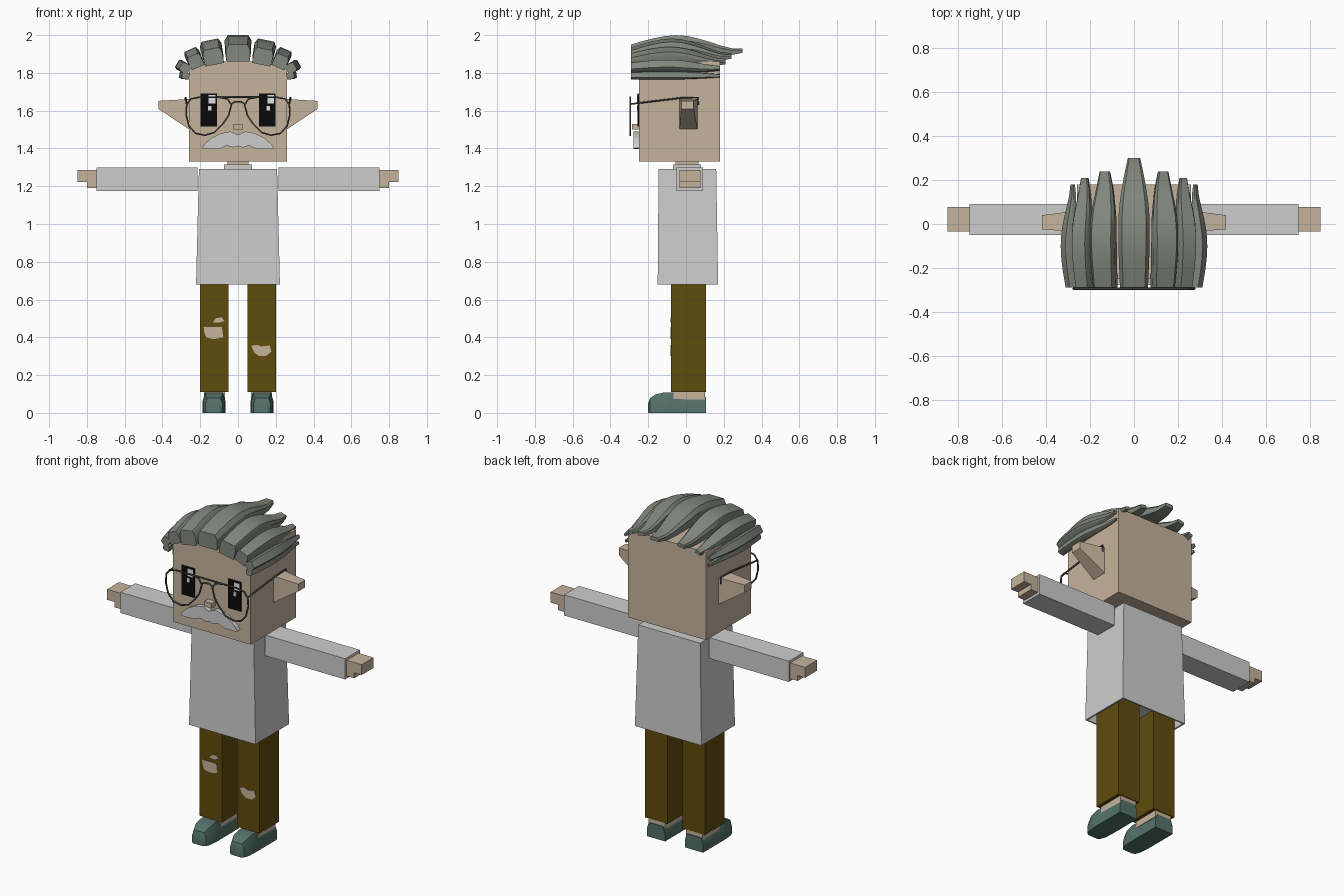
import bpy, bmesh, math
from mathutils import Vector

if "Cube" in bpy.data.objects:
    bpy.data.objects.remove(bpy.data.objects["Cube"], do_unlink=True)


def material(name, rgb):
    lin = [((c / 255 + 0.055) / 1.055) ** 2.4 if c > 10 else c / 255 / 12.92 for c in rgb]
    m = bpy.data.materials.new(name)
    m.use_nodes = True
    m.diffuse_color = (*lin, 1)
    m.node_tree.nodes["Principled BSDF"].inputs["Base Color"].default_value = (*lin, 1)
    return m


SKIN = material("skin", (198, 180, 158))
SHIRT = material("shirt_grey", (206, 206, 206))
PANTS = material("brown_cloth", (96, 76, 14))
SHOE = material("teal_leather", (84, 114, 105))
HAIR = material("grey_hair", (130, 136, 126))
FRAME = material("dark_wire", (72, 76, 74))
BLACK = material("eye_black", (10, 10, 10))
WHITE = material("eye_highlight", (225, 228, 230))


def finish(bm, name, mat, smooth=False):
    bmesh.ops.recalc_face_normals(bm, faces=bm.faces[:])
    me = bpy.data.meshes.new(name)
    bm.to_mesh(me)
    bm.free()
    me.materials.append(mat)
    ob = bpy.data.objects.new(name, me)
    bpy.context.collection.objects.link(ob)
    if smooth:
        bpy.ops.object.select_all(action="DESELECT")
        ob.select_set(True)
        bpy.context.view_layer.objects.active = ob
        bpy.ops.object.shade_smooth_by_angle(angle=math.radians(32))
    return ob


def loft(name, rings, mat, smooth=False):
    """Closed skin through equal-length rings of points."""
    bm = bmesh.new()
    vs = [[bm.verts.new(p) for p in ring] for ring in rings]
    n = len(vs[0])
    for a, b in zip(vs, vs[1:]):
        for i in range(n):
            j = (i + 1) % n
            bm.faces.new((a[i], a[j], b[j], b[i]))
    bm.faces.new(vs[0])
    bm.faces.new(vs[-1])
    return finish(bm, name, mat, smooth)


def rect(x0, x1, y0, y1, z):
    return [(x0, y0, z), (x1, y0, z), (x1, y1, z), (x0, y1, z)]


def box(name, x, y, z, mat):
    return loft(name, [rect(*x, *y, z[0]), rect(*x, *y, z[1])], mat)


def plate(name, outline, y0, y1, mat):
    """Outline in x and z, given thickness along y."""
    return loft(name, [[(x, y, z) for x, z in outline] for y in (y0, y1)], mat)


def wire(name, pts, r, mat, cyclic=False):
    cu = bpy.data.curves.new(name, "CURVE")
    cu.dimensions = "3D"
    cu.bevel_depth = r
    cu.bevel_resolution = 1
    sp = cu.splines.new("POLY")
    sp.points.add(len(pts) - 1)
    for p, co in zip(sp.points, pts):
        p.co = (*co, 1)
    sp.use_cyclic_u = cyclic
    cu.materials.append(mat)
    ob = bpy.data.objects.new(name, cu)
    bpy.context.collection.objects.link(ob)
    bpy.ops.object.select_all(action="DESELECT")
    ob.select_set(True)
    bpy.context.view_layer.objects.active = ob
    bpy.ops.object.convert(target="MESH")


# Head, neck and collar
box("head", (-0.26, 0.26), (-0.25, 0.18), (1.33, 1.86), SKIN)
box("neck", (-0.055, 0.055), (-0.055, 0.065), (1.28, 1.34), SKIN)
box("collar", (-0.075, 0.075), (-0.07, 0.08), (1.28, 1.315), SHIRT)

# Shirt body, flared, hollow at the hem
loft("shirt", [rect(-0.2, 0.2, -0.13, 0.15, 0.73),
               rect(-0.212, 0.212, -0.142, 0.162, 0.68),
               rect(-0.222, 0.222, -0.15, 0.17, 0.68),
               rect(-0.207, 0.207, -0.145, 0.16, 1.29)], SHIRT)

# Hair strand section: flat underside, bevelled top
SECTION = [(-0.5, -0.5), (0.5, -0.5), (0.52, 0.2), (0.4, 0.5), (-0.4, 0.5), (-0.52, 0.2)]


def strand(name, x, z, width, height, tilt, y1, rise, flick):
    rings = []
    steps = 10
    up = Vector((math.sin(tilt), 0, math.cos(tilt)))
    side = Vector((math.cos(tilt), 0, -math.sin(tilt)))
    for i in range(steps + 1):
        t = i / steps
        y = -0.29 + t * (y1 + 0.29)
        lift = rise * math.sin(math.pi * min(t * 1.15, 1)) + flick * (max(t - 0.6, 0) / 0.4) ** 1.5
        w = width * (0.85 + 0.3 * min(t, 0.3)) * (1 if t < 0.55 else 1 - 0.6 * ((t - 0.55) / 0.45) ** 1.4)
        h = height * (1 if t < 0.45 else 1 - 0.75 * (t - 0.45) / 0.55)
        mid = Vector((x, y, z)) + up * lift
        rings.append([mid + side * (a * w) + up * (b * h) for a, b in SECTION])
    loft(name, rings, HAIR, True)


strand("hair_centre", 0, 1.905, 0.145, 0.09, 0, 0.30, 0.05, 0.012)
for s, tag in ((1, "left"), (-1, "right")):
    strand(tag + "_hair_upper", s * 0.132, 1.885, 0.118, 0.085, s * 0.2, 0.24, 0.048, 0.005)
    strand(tag + "_hair_middle", s * 0.225, 1.86, 0.085, 0.07, s * 0.42, 0.21, 0.036, 0)
    strand(tag + "_hair_side", s * 0.28, 1.825, 0.058, 0.05, s * 1.05, 0.18, 0.025, 0)
    strand(tag + "_hair_low", s * 0.277, 1.785, 0.04, 0.04, s * 1.4, 0.18, 0.014, 0)

    # Ears, tapering outwards
    ear = [(0.25, -0.035, 0.062, 1.495, 1.662), (0.42, -0.025, 0.04, 1.608, 1.652)]
    loft(tag + "_ear", [[(s * x, a, lo), (s * x, b, lo), (s * x, b, hi), (s * x, a, hi)]
                        for x, a, b, lo, hi in ear], SKIN)

    # Arms and hands
    def span(a, b):
        return sorted((s * a, s * b))
    box(tag + "_sleeve", span(0.215, 0.75), (-0.05, 0.09), (1.175, 1.30), SHIRT)
    box(tag + "_hand", span(0.745, 0.85), (-0.035, 0.078), (1.222, 1.285), SKIN)
    box(tag + "_thumb", span(0.745, 0.80), (-0.035, 0.078), (1.19, 1.222), SKIN)

    # Legs, ankles and shoes
    box(tag + "_trouser_leg", span(0.05, 0.2), (-0.08, 0.105), (0.11, 0.75), PANTS)
    box(tag + "_ankle", span(0.07, 0.18), (-0.065, 0.1), (0.07, 0.115), SKIN)
    stations = [(-0.2, 0.032, 0.05), (-0.19, 0.046, 0.078), (-0.16, 0.057, 0.098), (-0.11, 0.061, 0.109),
                (-0.07, 0.061, 0.109), (-0.062, 0.061, 0.09), (0.105, 0.061, 0.085)]
    loft(tag + "_shoe", [[(s * 0.127 + u * w, y, v * h) for u, v in
                          ((-1, 0), (1, 0), (1, 0.55), (0.78, 1), (-0.78, 1), (-1, 0.55))]
                         for y, w, h in stations], SHOE, True)

    # Eyes with highlights on the same side of both
    cx = s * 0.155
    box(tag + "_eye", (cx - 0.043, cx + 0.043), (-0.257, -0.249), (1.515, 1.69), BLACK)
    box(tag + "_eye_glint", (cx, cx + 0.036), (-0.26, -0.256), (1.637, 1.682), WHITE)
    box(tag + "_eye_small_glint", (cx - 0.004, cx + 0.014), (-0.26, -0.256), (1.6, 1.625), WHITE)

    # Spectacle rim and temple
    rim = [(0.035, 1.63), (0.055, 1.662), (0.11, 1.672), (0.2, 1.672), (0.25, 1.662), (0.272, 1.63), (0.275, 1.58),
           (0.26, 1.52), (0.225, 1.48), (0.175, 1.47), (0.125, 1.485), (0.08, 1.53), (0.05, 1.575)]
    wire(tag + "_rim", [(s * x, -0.295, z) for x, z in rim], 0.005, FRAME, True)
    wire(tag + "_temple", [(s * 0.272, -0.295, 1.635), (s * 0.277, -0.02, 1.668),
                           (s * 0.277, 0.062, 1.67), (s * 0.277, 0.065, 1.63)], 0.005, FRAME)

# Spectacle bridge and brow bar
wire("bridge", [(-0.036, -0.295, 1.635), (-0.015, -0.295, 1.648), (0.015, -0.295, 1.648),
                (0.036, -0.295, 1.635)], 0.005, FRAME)
wire("brow_bar", [(-0.11, -0.295, 1.672), (0.11, -0.295, 1.672)], 0.005, FRAME)

# Nose and moustache
box("nose", (-0.025, 0.025), (-0.287, -0.249), (1.5, 1.53), SKIN)
half = [(0.04, 1.49), (0.09, 1.48), (0.14, 1.455), (0.175, 1.425), (0.19, 1.402), (0.17, 1.396),
        (0.1, 1.398), (0.06, 1.415), (0.025, 1.405)]
plate("moustache", [(0, 1.472)] + half + [(0, 1.412)] + [(-x, z) for x, z in reversed(half)],
      -0.277, -0.249, SHIRT)

# Worn holes in the trousers
holes = {
    "right_knee_hole": [(-0.182, 0.455), (-0.085, 0.455), (-0.078, 0.4), (-0.13, 0.39), (-0.168, 0.4), (-0.178, 0.425)],
    "right_small_hole": [(-0.135, 0.48), (-0.115, 0.502), (-0.085, 0.505), (-0.072, 0.487), (-0.1, 0.478)],
    "left_knee_hole": [(0.07, 0.355), (0.1, 0.36), (0.125, 0.352), (0.168, 0.357), (0.177, 0.325), (0.15, 0.302),
                       (0.11, 0.302), (0.085, 0.32)],
}
for name, outline in holes.items():
    plate(name, outline, -0.083, -0.078, SKIN)
